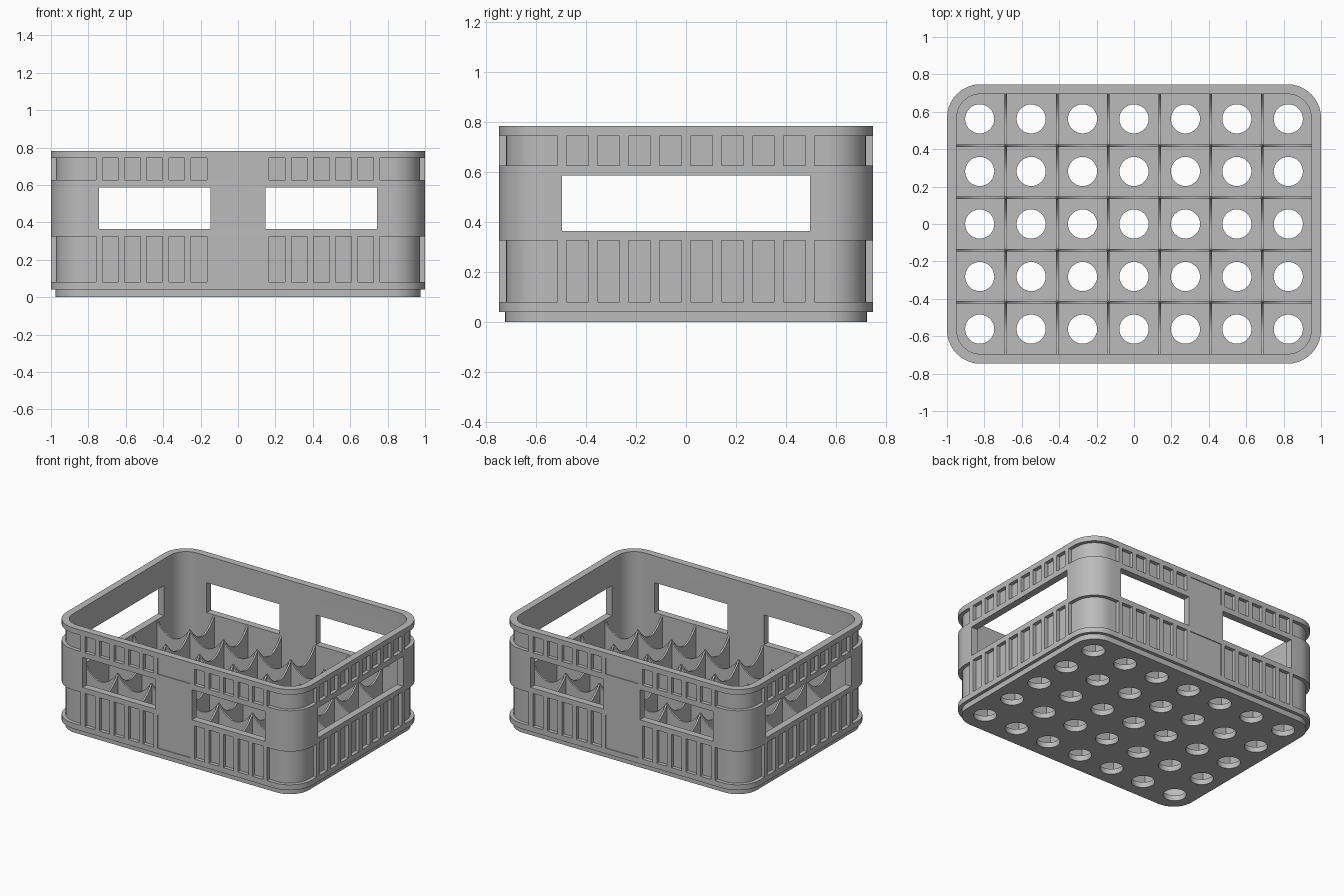
import bpy, bmesh, math
from mathutils import Matrix

cube = bpy.data.objects.get("Cube")
if cube:
    bpy.data.objects.remove(cube, do_unlink=True)

grey = bpy.data.materials.new("grey plastic")
grey.use_nodes = True
COLOUR = (0.5, 0.5, 0.5, 1)
grey.diffuse_color = COLOUR
grey.node_tree.nodes["Principled BSDF"].inputs["Base Color"].default_value = COLOUR

HX, HY, TOP, RADIUS = 1.0, 0.747, 0.782, 0.18
RECESS, WALL, FLOOR = 0.027, 0.052, 0.04
LOWER, UPPER, WINDOW = (0.08, 0.325), (0.625, 0.743), (0.364, 0.585)


def finish(bm, name, smooth=False):
    bmesh.ops.recalc_face_normals(bm, faces=bm.faces)
    mesh = bpy.data.meshes.new(name)
    bm.to_mesh(mesh)
    bm.free()
    mesh.materials.append(grey)
    obj = bpy.data.objects.new(name, mesh)
    bpy.context.collection.objects.link(obj)
    if smooth:
        smooth_edges(obj)
    return obj


def smooth_edges(obj):
    bpy.ops.object.select_all(action='DESELECT')
    obj.select_set(True)
    bpy.context.view_layer.objects.active = obj
    bpy.ops.object.shade_smooth_by_angle(angle=math.radians(30))


def box(bm, x, y, z):
    size = [b - a for a, b in (x, y, z)]
    mid = [(a + b) / 2 for a, b in (x, y, z)]
    bmesh.ops.create_cube(bm, size=1, matrix=Matrix.Translation(mid) @ Matrix.Diagonal((*size, 1)))


def rounded_ring(bm, inset, z, steps=10):
    r = RADIUS - inset
    verts = []
    for q, (sx, sy) in enumerate(((1, 1), (-1, 1), (-1, -1), (1, -1))):
        for i in range(steps + 1):
            a = math.pi / 2 * (q + i / steps)
            verts.append(bm.verts.new((sx * (HX - RADIUS) + r * math.cos(a),
                                       sy * (HY - RADIUS) + r * math.sin(a), z)))
    return verts


# Crate body: one wall profile swept round the rounded rectangle
profile = [(0.024, 0), (0.024, 0.04), (0, 0.04)]
for low, high in (LOWER, UPPER):
    profile += [(0, low), (RECESS, low), (RECESS, high), (0, high)]
profile += [(0, TOP), (WALL, TOP), (WALL, FLOOR)]
bm = bmesh.new()
rings = [rounded_ring(bm, inset, z) for inset, z in profile]
for a, b in zip(rings, rings[1:]):
    for i in range(len(a)):
        j = (i + 1) % len(a)
        bm.faces.new((a[i], a[j], b[j], b[i]))
bm.faces.new(rings[0])
bm.faces.new(rings[-1])
body = finish(bm, "crate_body")

# Cutter for hand windows and floor holes
bm = bmesh.new()
for s in (-1, 1):
    box(bm, sorted((s * 0.9, s * 1.1)), (-0.495, 0.495), WINDOW)
    for t in (-1, 1):
        box(bm, sorted((t * 0.148, t * 0.742)), sorted((s * 0.65, s * 0.85)), WINDOW)
for i in range(-3, 4):
    for j in range(-2, 3):
        bmesh.ops.create_cone(bm, cap_ends=True, segments=32, radius1=0.078, radius2=0.078,
                              depth=0.2, matrix=Matrix.Translation((i * 0.275, j * 0.281, 0)))
cutter = finish(bm, "opening_cutter")
cutter.hide_render = True
cut = body.modifiers.new("openings", 'BOOLEAN')
cut.operation, cut.solver, cut.object = 'DIFFERENCE', 'EXACT', cutter
bpy.context.view_layer.objects.active = body
bpy.ops.object.modifier_apply(modifier=cut.name)
bpy.data.objects.remove(cutter, do_unlink=True)
smooth_edges(body)

# Outer ribs and shallow centre panels in both recessed bands
bm = bmesh.new()
panels = bmesh.new()
for band in (LOWER, UPPER):
    for s in (-1, 1):
        inner_y, inner_x = s * (HY - RECESS - 0.005), s * (HX - RECESS - 0.005)
        for t in (-1, 1):
            for k in range(6):
                x = t * (0.15 + 0.1184 * k)
                box(bm, (x - 0.017, x + 0.017), sorted((inner_y, s * HY)), band)
        for k in range(-4, 5):
            y = k * 0.1238
            box(bm, sorted((inner_x, s * HX)), (y - 0.018, y + 0.018), band)
        box(panels, (-0.134, 0.134), sorted((inner_y, s * (HY - 0.006))), band)
finish(bm, "wall_ribs")
finish(panels, "centre_panels")


# Bottle dividers with a scalloped top edge
def dividers(name, knots, offsets, along_x, thick=0.013, peak=0.36, dip=0.1, steps=10):
    bm = bmesh.new()
    for off in offsets:
        outline = [(knots[-1], FLOOR - 0.005), (knots[0], FLOOR - 0.005), (knots[0], peak)]
        for a, b in zip(knots, knots[1:]):
            for i in range(1, steps + 1):
                t = i / steps
                outline.append((a + (b - a) * t, peak - dip * 4 * t * (1 - t)))
        lo, hi = off - thick / 2, off + thick / 2
        place = (lambda u, d, z: (u, d, z)) if along_x else (lambda u, d, z: (d, u, z))
        front = [bm.verts.new(place(u, lo, z)) for u, z in outline]
        back = [bm.verts.new(place(u, hi, z)) for u, z in outline]
        bm.faces.new(front)
        bm.faces.new(back)
        for i in range(len(front)):
            j = (i + 1) % len(front)
            bm.faces.new((front[i], front[j], back[j], back[i]))
    finish(bm, name, smooth=True)


cols = [(k - 2.5) * 0.274 for k in range(6)]
rows = [(k - 1.5) * 0.279 for k in range(4)]
dividers("long_dividers", [-0.953, *cols, 0.953], rows, True)
dividers("cross_dividers", [-0.7, *rows, 0.7], cols, False)
